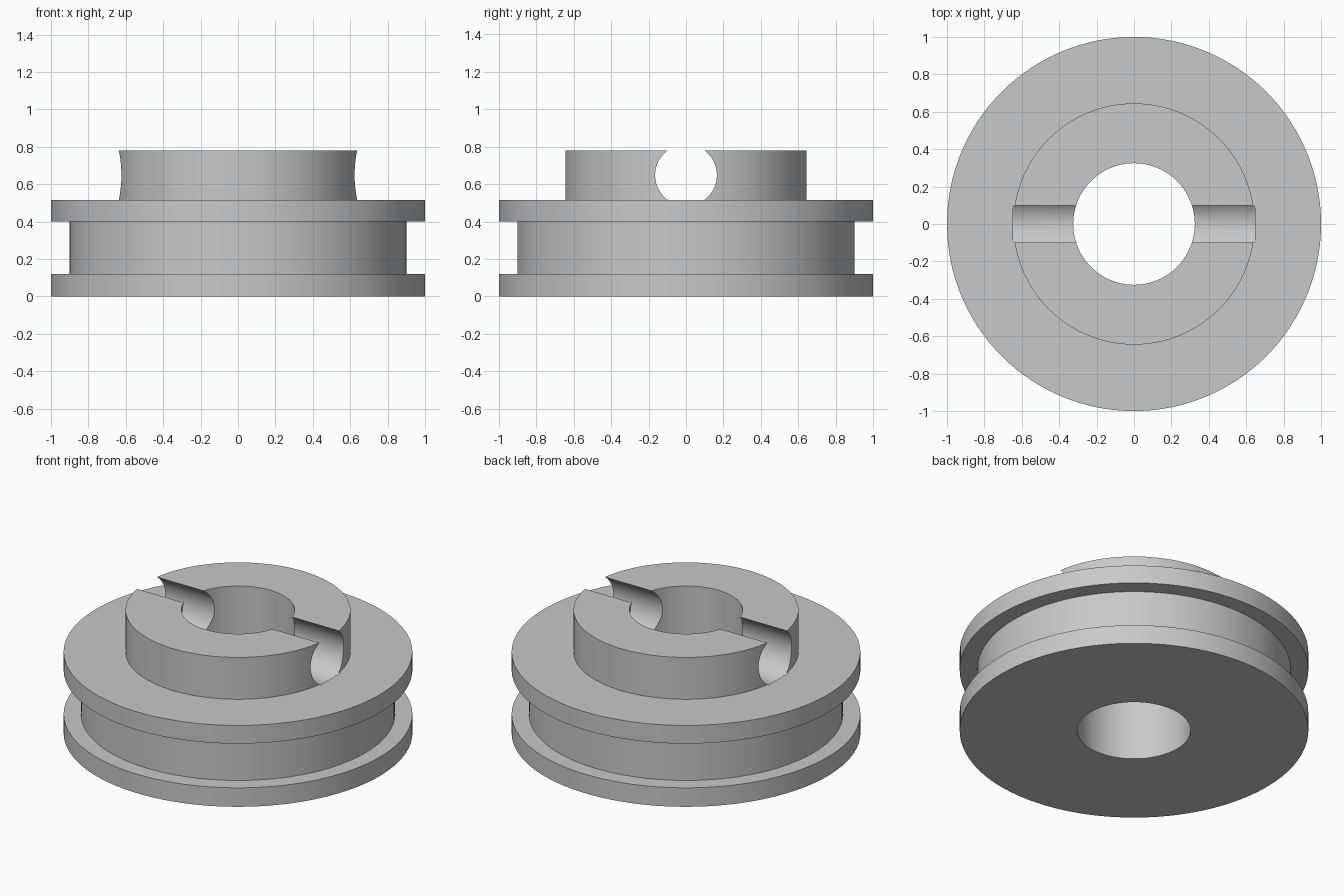
import bpy, bmesh, math
from mathutils import Matrix

cube = bpy.data.objects.get("Cube")
if cube:
    bpy.data.objects.remove(cube, do_unlink=True)

SEGMENTS = 128
BORE, HUB, CORE, RIM = 0.325, 0.645, 0.9, 1.0
GROOVE_LOW, GROOVE_HIGH, FLANGE_TOP, HUB_TOP = 0.12, 0.40, 0.515, 0.78
SLOT_RADIUS, SLOT_Z = 0.165, 0.648

grey = bpy.data.materials.new("plain grey")
grey.use_nodes = True
colour = (0.58, 0.58, 0.58, 1)
grey.diffuse_color = colour
grey.node_tree.nodes["Principled BSDF"].inputs["Base Color"].default_value = colour


def add_object(name, bm):
    bmesh.ops.recalc_face_normals(bm, faces=bm.faces)
    mesh = bpy.data.meshes.new(name)
    bm.to_mesh(mesh)
    bm.free()
    mesh.materials.append(grey)
    obj = bpy.data.objects.new(name, mesh)
    bpy.context.collection.objects.link(obj)
    return obj


# Flanged wheel with raised hub and through bore, turned from one closed profile
profile = [(BORE, 0), (RIM, 0), (RIM, GROOVE_LOW), (CORE, GROOVE_LOW),
           (CORE, GROOVE_HIGH), (RIM, GROOVE_HIGH), (RIM, FLANGE_TOP),
           (HUB, FLANGE_TOP), (HUB, HUB_TOP), (BORE, HUB_TOP)]
bm = bmesh.new()
verts = [bm.verts.new((r, 0, z)) for r, z in profile]
edges = [bm.edges.new((v, verts[(i + 1) % len(verts)])) for i, v in enumerate(verts)]
bmesh.ops.spin(bm, geom=verts + edges, cent=(0, 0, 0), axis=(0, 0, 1),
               angle=math.tau, steps=SEGMENTS, use_merge=True)
bmesh.ops.remove_doubles(bm, verts=bm.verts, dist=0.0001)
wheel = add_object("flanged_wheel", bm)

# Round cross slot through the hub, dipping slightly into the flange
bm = bmesh.new()
bmesh.ops.create_cone(bm, cap_ends=True, segments=64, radius1=SLOT_RADIUS,
                      radius2=SLOT_RADIUS, depth=2 * HUB + 0.002,
                      matrix=Matrix.Translation((0, 0, SLOT_Z))
                      @ Matrix.Rotation(math.pi / 2, 4, "Y"))
cutter = add_object("slot_cutter", bm)
cutter.hide_render = True

slot = wheel.modifiers.new("cross slot", "BOOLEAN")
slot.operation = "DIFFERENCE"
slot.solver = "EXACT"
slot.object = cutter
bpy.ops.object.select_all(action="DESELECT")
wheel.select_set(True)
bpy.context.view_layer.objects.active = wheel
bpy.ops.object.modifier_apply(modifier=slot.name)
bpy.data.objects.remove(cutter, do_unlink=True)

# Smooth round walls, crisp rims
bpy.ops.object.shade_smooth_by_angle(angle=math.radians(30))
